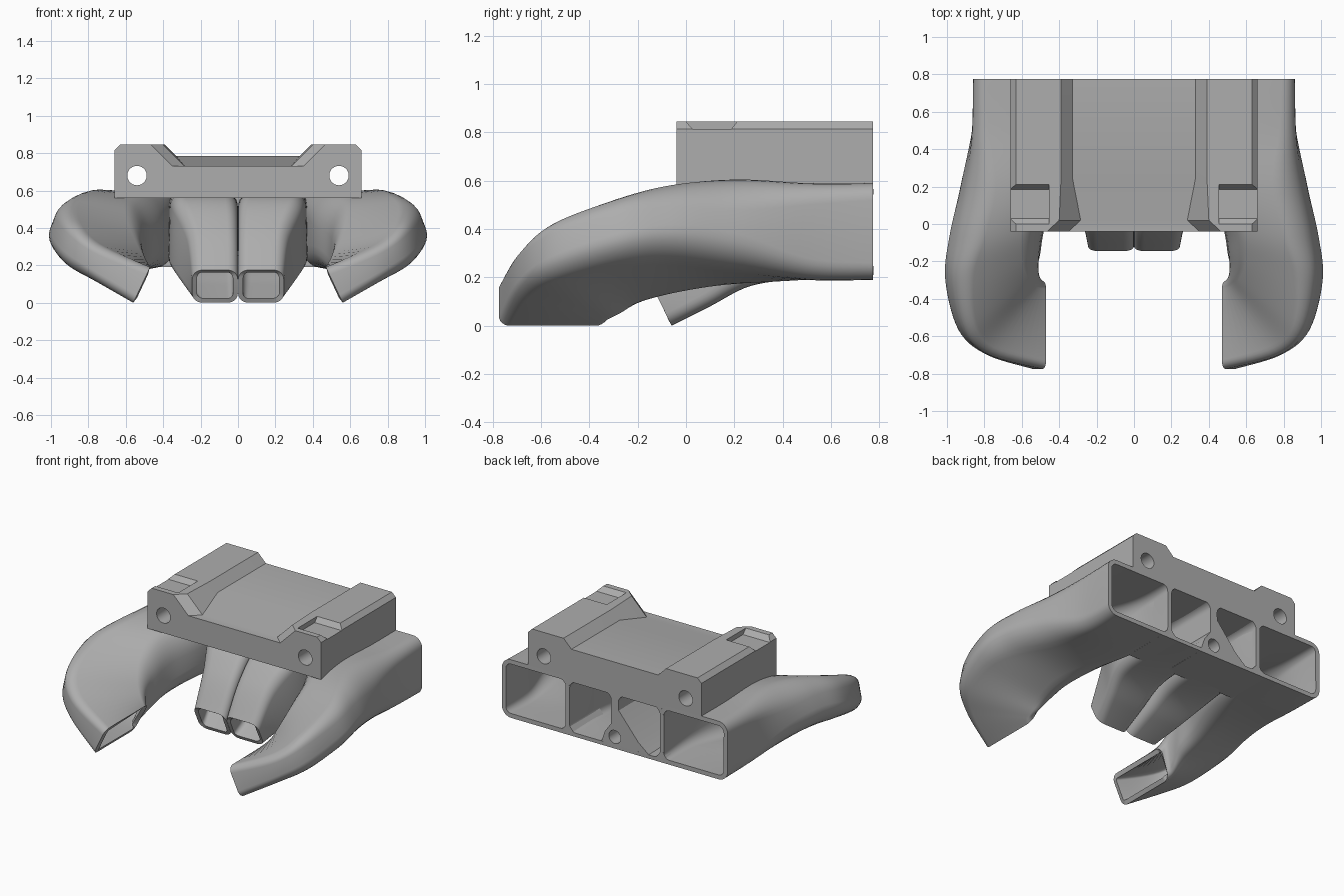
import bpy
import bmesh
from math import sin, cos, pi, radians
from mathutils import Vector

cube = bpy.data.objects.get("Cube")
if cube:
    bpy.data.objects.remove(cube, do_unlink=True)

grey = bpy.data.materials.new("plain grey plastic")
grey.use_nodes = True
grey.diffuse_color = (0.42, 0.42, 0.42, 1)
grey.node_tree.nodes["Principled BSDF"].inputs["Base Color"].default_value = (0.42, 0.42, 0.42, 1)


def make_object(name, verts, faces):
    mesh = bpy.data.meshes.new(name)
    mesh.from_pydata(verts, [], faces)
    mesh.materials.append(grey)
    obj = bpy.data.objects.new(name, mesh)
    bpy.context.collection.objects.link(obj)
    return obj


def activate(obj):
    bpy.ops.object.select_all(action="DESELECT")
    obj.select_set(True)
    bpy.context.view_layer.objects.active = obj


def apply_modifier(obj, kind, **settings):
    activate(obj)
    mod = obj.modifiers.new(kind.lower(), kind)
    for key, value in settings.items():
        setattr(mod, key, value)
    bpy.ops.object.modifier_apply(modifier=mod.name)


def cut(obj, cutter):
    apply_modifier(obj, "BOOLEAN", operation="DIFFERENCE", solver="EXACT", object=cutter)


def loft(name, rings, capped):
    """Join equal rings of points with quads, optionally closing both ends."""
    n = len(rings[0])
    verts = [p for ring in rings for p in ring]
    faces = []
    for i in range(len(rings) - 1):
        for j in range(n):
            k = (j + 1) % n
            faces.append((i * n + j, (i + 1) * n + j, (i + 1) * n + k, i * n + k))
    if capped:
        faces.append(tuple(range(n)))
        faces.append(tuple(reversed(range(len(verts) - n, len(verts)))))
    obj = make_object(name, verts, faces)
    if capped:
        bm = bmesh.new()
        bm.from_mesh(obj.data)
        bmesh.ops.recalc_face_normals(bm, faces=bm.faces)
        bm.to_mesh(obj.data)
        bm.free()
    return obj


def prism_y(name, outline, y0, y1):
    return loft(name, [[(x, y, z) for x, z in outline] for y in (y1, y0)], True)


def rod_y(name, x, z, radius, y0, y1, sides=32):
    ring = [(x + radius * cos(2 * pi * i / sides), z + radius * sin(2 * pi * i / sides))
            for i in range(sides)]
    return prism_y(name, ring, y0, y1)


def spline(rows, steps):
    """Catmull-Rom interpolation through rows of numbers."""
    out = []
    for i in range(len(rows) - 1):
        a, b = rows[max(i - 1, 0)], rows[i]
        c, d = rows[i + 1], rows[min(i + 2, len(rows) - 1)]
        for s in range(steps):
            t = s / steps
            out.append([q + 0.5 * t * (r - p + t * (2 * p - 5 * q + 4 * r - w
                        + t * (3 * (q - r) + w - p)))
                        for p, q, r, w in zip(a, b, c, d)])
    out.append(list(rows[-1]))
    return out


def rounded_section(row, arc=6):
    """Four corners (inner top, outer top, outer bottom, inner bottom) plus a radius."""
    it, ot, ob, ib = (Vector(row[i:i + 3]) for i in (0, 3, 6, 9))
    width = ((ot - it).length + (ob - ib).length) / 2
    height = ((it - ib).length + (ot - ob).length) / 2
    ru, rv = min(row[-1] / width, 0.45), min(row[-1] / height, 0.45)
    ring = []
    for cu, cv, start in ((ru, 1 - rv, pi), (1 - ru, 1 - rv, pi / 2),
                          (1 - ru, rv, 0), (ru, rv, -pi / 2)):
        for k in range(arc + 1):
            angle = start - k * pi / 2 / arc
            u, v = cu + ru * cos(angle), cv + rv * sin(angle)
            ring.append((it * (1 - u) + ot * u) * v + (ib * (1 - u) + ob * u) * (1 - v))
    return ring


def duct_pair(name, rows, wall):
    obj = loft(name, [rounded_section(r) for r in spline(rows, 7)], False)
    apply_modifier(obj, "SOLIDIFY", thickness=wall, offset=-1)
    apply_modifier(obj, "MIRROR", use_mirror_merge=False)
    return obj


# Curved side ducts, ending in slots that face inward and down
side_rows = [
    (.345, .775, .59, .86, .775, .59, .86, .775, .19, .345, .775, .19, .07),
    (.345, .5, .59, .866, .5, .59, .866, .5, .19, .345, .5, .19, .09),
    (.40, .2, .58, .875, .2, .615, .955, .2, .25, .40, .2, .145, .15),
    (.49, -.02, .53, .905, -.07, .60, 1.025, -.07, .31, .47, -.02, .09, .14),
    (.51, -.17, .44, .945, -.3, .545, 1.035, -.3, .29, .50, -.17, .06, .11),
    (.50, -.25, .34, .90, -.57, .44, .95, -.57, .215, .54, -.25, .025, .08),
    (.485, -.285, .265, .77, -.70, .32, .79, -.70, .13, .56, -.30, .01, .06),
    (.47, -.3, .19, .47, -.775, .19, .56, -.775, .0, .56, -.33, .0, .045),
]
side_ducts = duct_pair("side_ducts", side_rows, 0.03)

# Central nozzles: outer x at top and bottom, top y and z, bottom y and z, radius
nozzle_rows = []
inner = 0.001
for xt, xb, yt, zt, yb, zb, r in (
        (.37, .37, .775, .59, .775, .19, .075),
        (.37, .37, .45, .59, .48, .19, .075),
        (.345, .37, .18, .56, .27, .165, .07),
        (.265, .31, -.01, .39, .10, .08, .06),
        (.245, .245, -.145, .175, -.06, .0, .055)):
    nozzle_rows.append((inner, yt, zt, xt, yt, zt, xb, yb, zb, inner, yb, zb, r))
nozzles = duct_pair("centre_nozzles", nozzle_rows, 0.026)

# Screw boss and web between the nozzles, wider on the right
boss = prism_y("screw_boss", [(.11, .19), (.075, .29), (.025, .36), (.02, .57), (-.02, .57),
                              (-.03, .46), (-.18, .28), (-.29, .19)], .45, .775)
bore = rod_y("bore_cutter", 0, .27, .045, .4, .8)
cut(boss, bore)
cut(nozzles, bore)
bpy.data.objects.remove(bore, do_unlink=True)

# Fillers between neighbouring ducts
for side, label in ((1, "left"), (-1, "right")):
    prism_y(label + "_filler", [(side * x, z) for x, z in ((.29, .19), (.42, .19), (.358, .27))],
            .45, .775)

# Mounting block with a sloped channel that flares toward the front
block_rings = []
for y, top, foot, floor in ((.775, .39, .33, .785), (.25, .39, .33, .785),
                            (.02, .40, .285, .73), (-.04, .465, .35, .73)):
    half = [(.66, .56), (.66, .815), (.63, .845), (top, .845), (foot, floor)]
    outline = half + [(-x, z) for x, z in reversed(half)]
    block_rings.append([(x, y, z) for x, z in outline])
block = loft("mounting_block", block_rings, True)

# Screw holes and clip notches in both rails
for side in (1, -1):
    hole = rod_y("hole_cutter", side * .54, .68, .052, -.1, .85)
    profile = ((-.01, .855), (.22, .855), (.185, .812), (.03, .812))
    notch = loft("notch_cutter", [[(side * x, y, z) for y, z in profile] for x in (.455, .7)], True)
    for cutter in (hole, notch):
        cutter.hide_render = True
        cut(block, cutter)
        bpy.data.objects.remove(cutter, do_unlink=True)

# Smooth curved walls, crisp edges
for obj in (side_ducts, nozzles, boss, block):
    activate(obj)
    bpy.ops.object.shade_smooth_by_angle(angle=radians(35 if obj in (side_ducts, nozzles) else 20))
